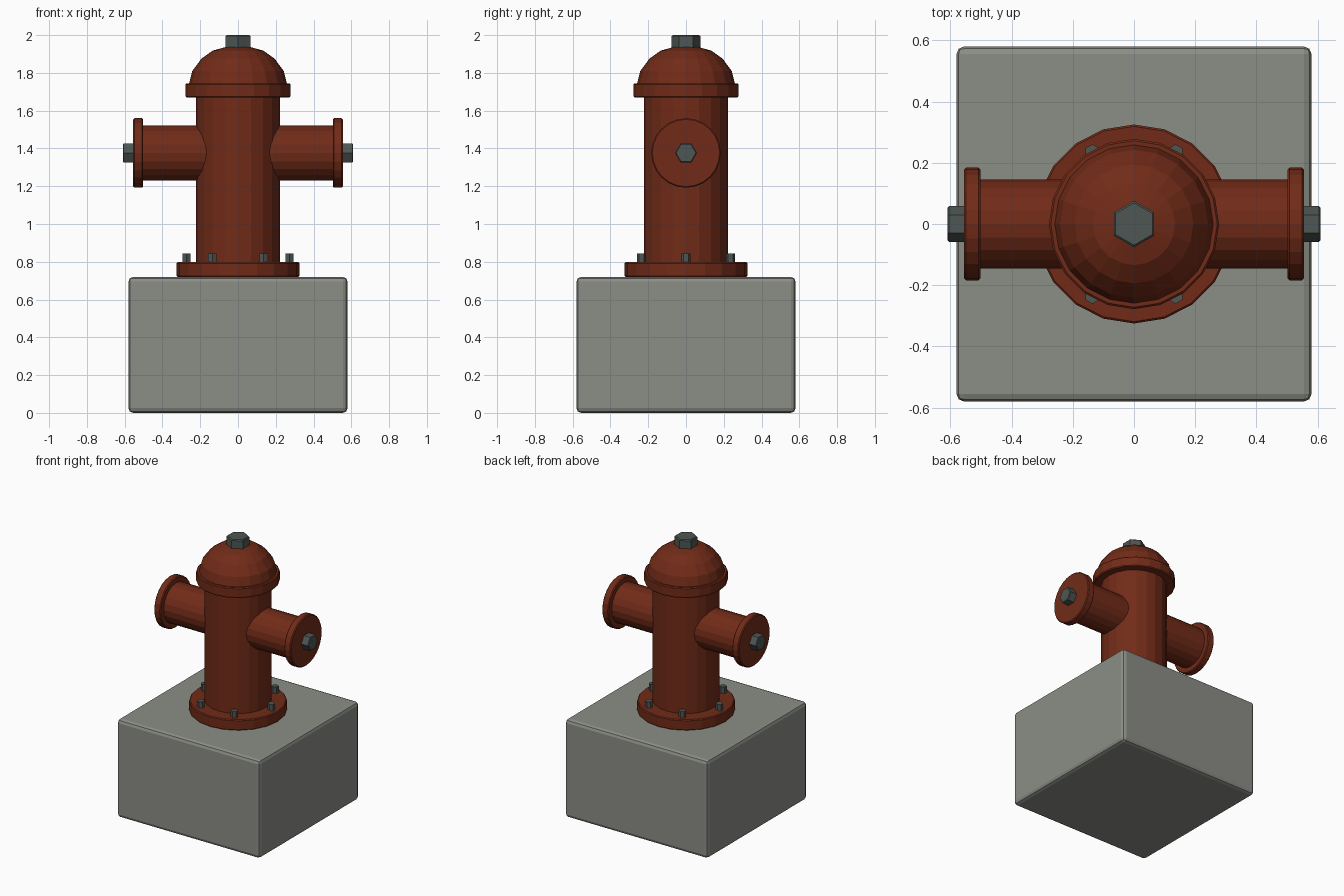
import bpy, bmesh, math

if "Cube" in bpy.data.objects:
    bpy.data.objects.remove(bpy.data.objects["Cube"])


def material(name, rgb):
    m = bpy.data.materials.new(name)
    m.diffuse_color = (*rgb, 1)
    m.use_nodes = True
    m.node_tree.nodes["Principled BSDF"].inputs["Base Color"].default_value = m.diffuse_color
    return m


RED = material("red_paint", (0.165, 0.024, 0.009))
STEEL = material("dark_steel", (0.075, 0.093, 0.085))
CONCRETE = material("grey_concrete", (0.26, 0.27, 0.24))


def bevel(ob, width, segments=1):
    mod = ob.modifiers.new("edge_bevel", 'BEVEL')
    mod.width, mod.segments = width, segments
    mod.limit_method, mod.angle_limit = 'ANGLE', math.radians(65)


def cylinder(name, r, start, end, mat, sides=20, axis='Z', at=(0, 0), edge=0):
    """Cylinder from start to end along an axis; 'at' is (x, y) for Z or (y, z) for X."""
    mid = (start + end) / 2
    loc = (*at, mid) if axis == 'Z' else (mid, *at)
    rot = (0, 0, 0) if axis == 'Z' else (0, math.pi / 2, 0)
    bpy.ops.mesh.primitive_cylinder_add(vertices=sides, radius=r, depth=abs(end - start),
                                        location=loc, rotation=rot)
    ob = bpy.context.object
    ob.name = name
    ob.data.materials.append(mat)
    if edge:
        bevel(ob, edge)
    return ob


# Concrete block
bpy.ops.mesh.primitive_cube_add(size=1, location=(0, 0, 0.36))
block = bpy.context.object
block.name = "concrete_block"
block.scale = (1.16, 1.16, 0.72)
bpy.ops.object.transform_apply(location=False, rotation=False, scale=True)
block.data.materials.append(CONCRETE)
bevel(block, 0.025, 2)

# Base flange, barrel and collar
cylinder("base_flange", 0.325, 0.72, 0.798, RED, edge=0.006)
cylinder("barrel", 0.223, 0.78, 1.70, RED)
cylinder("collar", 0.278, 1.67, 1.745, RED, edge=0.006)

# Faceted dome, a profile spun around z
profile = [(0.26, 1.74), (0.242, 1.81), (0.194, 1.875), (0.134, 1.918), (0.068, 1.936)]
SIDES = 20
bm = bmesh.new()
rings = [[bm.verts.new((r * math.cos(2 * math.pi * i / SIDES),
                        r * math.sin(2 * math.pi * i / SIDES), z)) for i in range(SIDES)]
         for r, z in profile]
for low, high in zip(rings, rings[1:]):
    for i in range(SIDES):
        j = (i + 1) % SIDES
        bm.faces.new((low[i], low[j], high[j], high[i]))
bm.faces.new(rings[-1])
bm.faces.new(rings[0][::-1])
mesh = bpy.data.meshes.new("dome")
bm.to_mesh(mesh)
bm.free()
mesh.materials.append(RED)
bpy.context.collection.objects.link(bpy.data.objects.new("dome", mesh))

# Top nut
cylinder("top_nut", 0.076, 1.92, 2.0, STEEL, sides=6, edge=0.006)

# Side outlets with caps and nuts
for side, s in (("left", -1), ("right", 1)):
    at = (0, 1.376)
    cylinder(side + "_outlet", 0.145, s * 0.1, s * 0.51, RED, axis='X', at=at)
    cylinder(side + "_cap", 0.184, s * 0.502, s * 0.555, RED, sides=24, axis='X', at=at, edge=0.006)
    cylinder(side + "_cap_nut", 0.058, s * 0.545, s * 0.61, STEEL, sides=6, axis='X', at=at, edge=0.005)

# Flange bolts
for i in range(6):
    a = math.radians(60 * i)
    cylinder(f"flange_bolt_{i + 1}", 0.025, 0.785, 0.845, STEEL, sides=6,
             at=(0.272 * math.cos(a), 0.272 * math.sin(a)))
